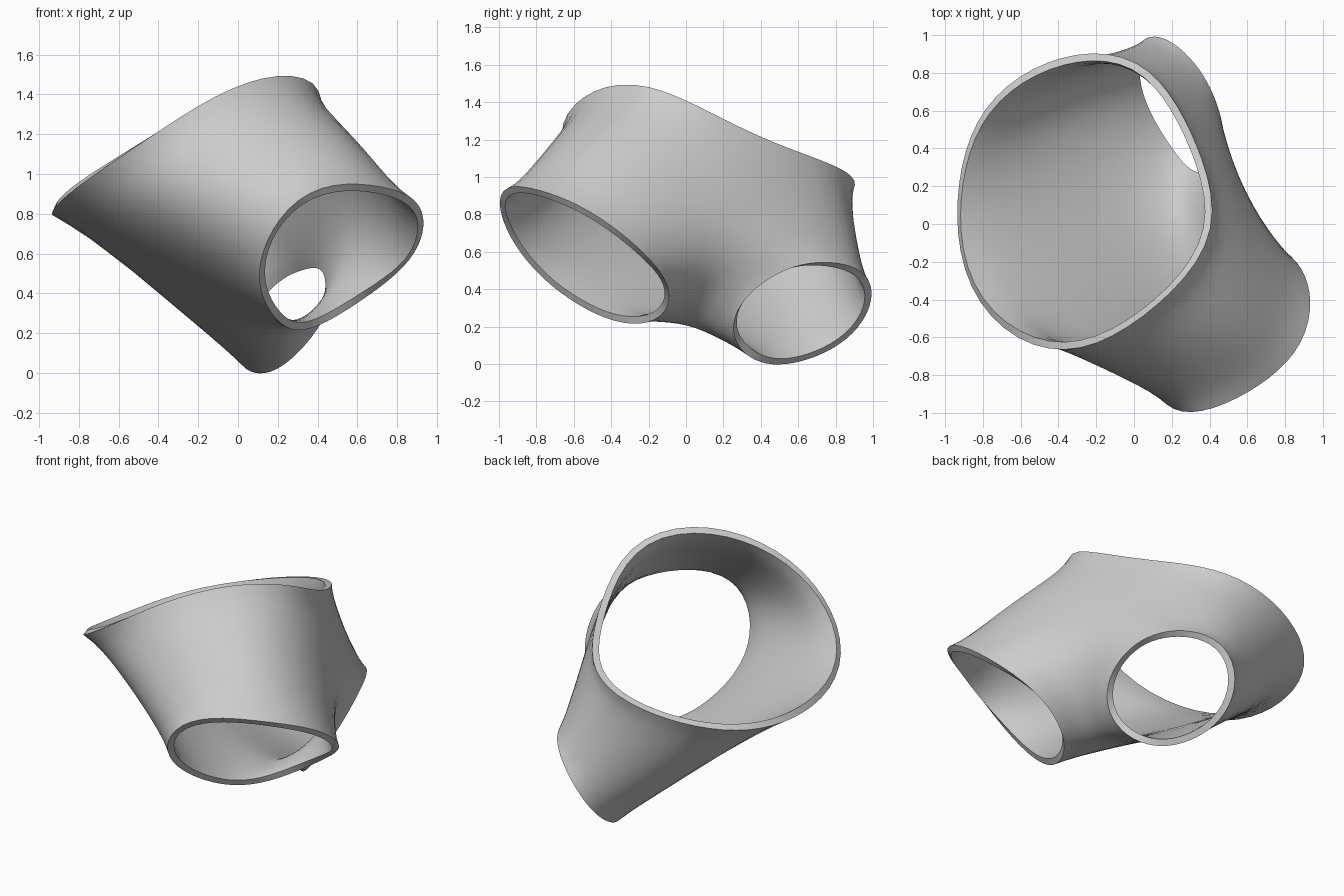
import bpy, bmesh, math
from mathutils import Vector

if "Cube" in bpy.data.objects:
    bpy.data.objects.remove(bpy.data.objects["Cube"])

HALF = 26      # columns along each half rim
ROWS = 7       # rows from a rim to the junction seam
THICK = 0.04
FINE = 160     # samples on a full rim

# Rim outlines: each starts at its upper-right point, second item is the index of the lower-left point
RIM_UP = ([(.35, .34, 1.24), (.42, .07, 1.38), (.37, -.16, 1.465), (.22, -.32, 1.50), (0, -.52, 1.44),
           (-.20, -.63, 1.33), (-.40, -.67, 1.22), (-.62, -.60, 1.07), (-.83, -.38, .91),
           (-.94, .05, .80), (-.84, .53, .80), (-.60, .77, .86), (-.25, .90, .96), (.10, .81, 1.05)], 9)
RIM_FRONT = ([(.93, -.40, .74), (.92, -.52, .82), (.84, -.70, .90), (.60, -.89, .95), (.40, -.98, .92),
              (.28, -1, .85), (.14, -.92, .65), (.11, -.80, .50), (.14, -.62, .34), (.28, -.31, .215),
              (.41, -.17, .24), (.55, -.09, .32), (.80, -.14, .50), (.89, -.25, .61)], 8)
RIM_BACK = ([(.40, .73, .54), (.32, .85, .53), (.24, .93, .50), (.10, 1, .37), (.035, .95, .25),
             (0, .85, .13), (.02, .70, .04), (.105, .50, 0), (.22, .35, .03), (.36, .25, .17),
             (.43, .27, .27), (.475, .36, .39), (.475, .47, .47), (.45, .60, .53)], 7)

POLE_TOP = Vector((.58, .22, .85))
POLE_LOW = Vector((-.28, .05, .40))
MIDDLE = Vector((.10, .10, .65))


def spline(points):
    """Closed smooth curve, 12 samples per span."""
    p = [Vector(c) for c in points]
    n, out = len(p), []
    for i in range(n):
        a, b, c, d = p[i - 1], p[i], p[(i + 1) % n], p[(i + 2) % n]
        for k in range(12):
            t = k / 12
            out.append(0.5 * (2 * b + (c - a) * t + (2 * a - 5 * b + 4 * c - d) * t ** 2
                              + (3 * b - a - 3 * c + d) * t ** 3))
    return out


def resample(path, count):
    """Evenly spaced points along an open path."""
    dist = [0.0]
    for a, b in zip(path, path[1:]):
        dist.append(dist[-1] + (b - a).length)
    out, j = [], 0
    for i in range(count + 1):
        s = dist[-1] * i / count
        while j < len(path) - 2 and dist[j + 1] < s:
            j += 1
        f = (s - dist[j]) / (dist[j + 1] - dist[j])
        out.append(path[j].lerp(path[j + 1], min(max(f, 0), 1)))
    return out


def rounded(loop):
    """Keep only the broad waves of a closed loop, so that it is evenly round."""
    n = len(loop)
    out = [sum(loop, Vector()) / n for _ in loop]
    for h in (1, 2, 3, 4):
        angles = [math.tau * h * i / n for i in range(n)]
        c = sum((p * math.cos(a) for p, a in zip(loop, angles)), Vector()) * (2 / n)
        s = sum((p * math.sin(a) for p, a in zip(loop, angles)), Vector()) * (2 / n)
        out = [o + c * math.cos(a) + s * math.sin(a) for o, a in zip(out, angles)]
    return out


def halves(rim):
    """Both half rims, each running from the top point to the low point."""
    points, low = rim
    curve = spline(points)
    loop = rounded(resample(curve + curve[:1], FINE)[:-1])
    target = Vector(points[low])
    k = min(range(FINE), key=lambda i: (loop[i] - target).length)
    return resample(loop[:k + 1], HALF), resample((loop[k:] + loop[:1])[::-1], HALF)


up, front, back = halves(RIM_UP), halves(RIM_FRONT), halves(RIM_BACK)
bm = bmesh.new()


def bridge(half_a, half_b, sag_top, sag_mid, sag_low):
    """Loft two facing half rims to a shared seam between the two poles."""
    seam = []
    for i in range(HALF + 1):
        t = i / HALF
        u = abs(1 - 2 * t)
        end = sag_top if t < 0.5 else sag_low
        mid = (half_a[i] + half_b[i]) / 2
        mid += (MIDDLE - mid).normalized() * (sag_mid + (end - sag_mid) * min(1, 2 * u))
        seam.append(mid.lerp(POLE_TOP if t < 0.5 else POLE_LOW, u ** 6))
    for half in (half_a, half_b):
        grid = [[bm.verts.new(half[i].lerp(seam[i], r / ROWS)) for r in range(ROWS + 1)]
                for i in range(HALF + 1)]
        for i in range(HALF):
            for r in range(ROWS):
                bm.faces.new((grid[i][r], grid[i + 1][r], grid[i + 1][r + 1], grid[i][r + 1]))


bridge(up[0], front[0], -0.07, 0.03, -0.01)
bridge(up[1], back[0], 0.0, 0.03, -0.04)
bridge(front[1], back[1], 0.11, 0.06, 0.06)
bmesh.ops.remove_doubles(bm, verts=bm.verts[:], dist=0.0005)

# Relax the skin between the fixed rims
free = [v for v in bm.verts if not v.is_boundary]
for _ in range(20):
    moved = []
    for v in free:
        ring = [e.other_vert(v).co for e in v.link_edges]
        moved.append(v.co.lerp(sum(ring, Vector()) / len(ring), 0.5))
    for v, co in zip(free, moved):
        v.co = co

# Face the skin outward
bmesh.ops.recalc_face_normals(bm, faces=bm.faces[:])
bm.normal_update()
near = min(bm.faces, key=lambda f: (f.calc_center_median() - POLE_TOP).length)
if near.normal.dot(Vector((.70, .33, .63))) < 0:
    bmesh.ops.reverse_faces(bm, faces=bm.faces[:])

mesh = bpy.data.meshes.new("three_way_shell")
bm.to_mesh(mesh)
bm.free()
shell = bpy.data.objects.new("three_way_shell", mesh)
bpy.context.collection.objects.link(shell)

grey = bpy.data.materials.new("light_grey")
grey.diffuse_color = (0.6, 0.6, 0.6, 1)
grey.use_nodes = True
grey.node_tree.nodes["Principled BSDF"].inputs["Base Color"].default_value = grey.diffuse_color
mesh.materials.append(grey)

# Wall thickness, then smooth shading with crisp rims
wall = shell.modifiers.new("wall", 'SOLIDIFY')
wall.thickness = THICK
wall.offset = -1
bpy.context.view_layer.objects.active = shell
shell.select_set(True)
bpy.ops.object.modifier_apply(modifier=wall.name)
bpy.ops.object.shade_smooth_by_angle()
